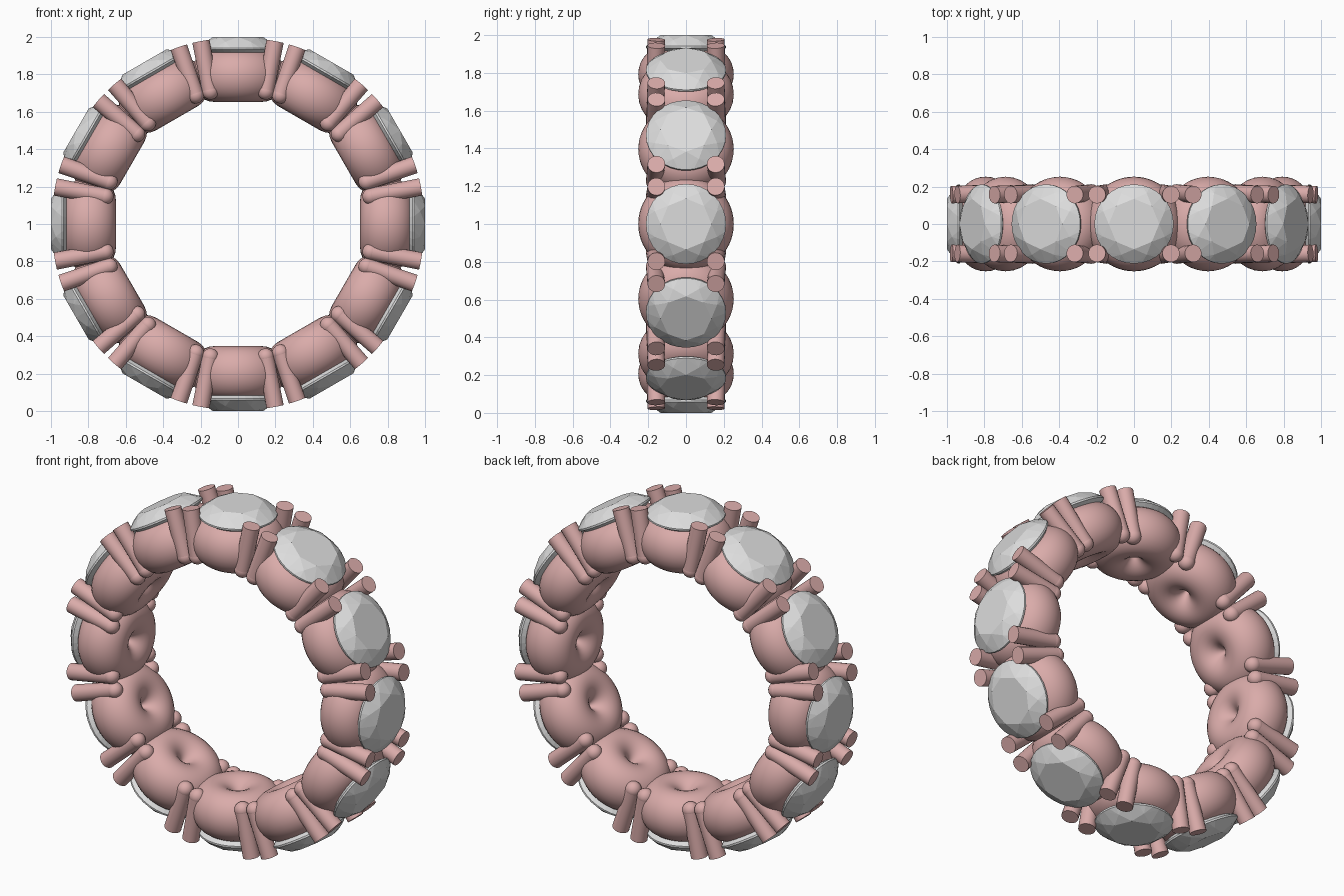
import bpy, bmesh, math
from mathutils import Vector, Matrix

if "Cube" in bpy.data.objects:
    bpy.data.objects.remove(bpy.data.objects["Cube"])

COUNT = 12          # identical stone units around the ring
CENTRE = Vector((0, 0, 1))


def material(name, rgb):
    m = bpy.data.materials.new(name)
    m.diffuse_color = (*rgb, 1)
    m.use_nodes = True
    m.node_tree.nodes["Principled BSDF"].inputs["Base Color"].default_value = m.diffuse_color
    return m


rose = material("rose_gold", (0.70, 0.41, 0.40))
stone = material("clear_stone", (0.72, 0.72, 0.72))


def ring(r, z, n, offset=0.0):
    return [Vector((r * math.cos(2 * math.pi * (i + offset) / n),
                    r * math.sin(2 * math.pi * (i + offset) / n), z)) for i in range(n)]


def finish(bm, name, mat, smooth):
    bmesh.ops.recalc_face_normals(bm, faces=bm.faces)
    me = bpy.data.meshes.new(name)
    bm.to_mesh(me)
    bm.free()
    me.materials.append(mat)
    if smooth:
        me.shade_smooth()
        me.set_sharp_from_angle(angle=math.radians(40))
    return me


# Each part is modelled with local z pointing out from the ring centre.

# Setting: plump doughnut with an almost closed hole
def setting_mesh(major=0.128, minor=0.125, mid=0.793, half=0.14, n=56, k=28):
    bm = bmesh.new()
    loops = []
    for j in range(k):
        a = 2 * math.pi * j / k
        pts = ring(major + minor * math.cos(a), mid + half * math.sin(a), n)
        loops.append([bm.verts.new(p) for p in pts])
    for j in range(k):
        lo, hi = loops[j], loops[(j + 1) % k]
        for i in range(n):
            bm.faces.new((lo[i], lo[(i + 1) % n], hi[(i + 1) % n], hi[i]))
    return finish(bm, "setting", rose, True)


# Prongs: four leaning rods, flat tips outside and round feet inside
def prongs_mesh():
    bm = bmesh.new()
    for sx in (-1, 1):
        for sy in (-1, 1):
            foot = Vector((sx * 0.148, sy * 0.168, 0.71))
            tip = Vector((sx * 0.198, sy * 0.157, 0.976))
            d = tip - foot
            rot = d.to_track_quat('Z', 'Y').to_matrix().to_4x4()
            bmesh.ops.create_cone(bm, cap_ends=True, segments=20, radius1=0.044,
                                  radius2=0.047, depth=d.length,
                                  matrix=Matrix.Translation((foot + tip) / 2) @ rot)
            bmesh.ops.create_uvsphere(bm, u_segments=20, v_segments=12, radius=0.045,
                                      matrix=Matrix.Translation(foot) @ rot)
    return finish(bm, "prongs", rose, True)


# Gem: round brilliant cut as the hull of table, crown, girdle and point
def gem_mesh():
    bm = bmesh.new()
    pts = (ring(0.135, 1.0, 8) + ring(0.178, 0.974, 8, 0.5) + ring(0.212, 0.942, 32)
           + ring(0.212, 0.932, 32) + [Vector((0, 0, 0.80))])
    for p in pts:
        bm.verts.new(p)
    bmesh.ops.convex_hull(bm, input=bm.verts)
    return finish(bm, "gem", stone, False)


# Repeat the unit around the ring
parts = (setting_mesh(), prongs_mesh(), gem_mesh())
for i in range(COUNT):
    place = Matrix.Translation(CENTRE) @ Matrix.Rotation(2 * math.pi * i / COUNT, 4, 'Y')
    for me in parts:
        ob = bpy.data.objects.new(f"{me.name}_{i + 1}", me)
        ob.matrix_world = place
        bpy.context.collection.objects.link(ob)
